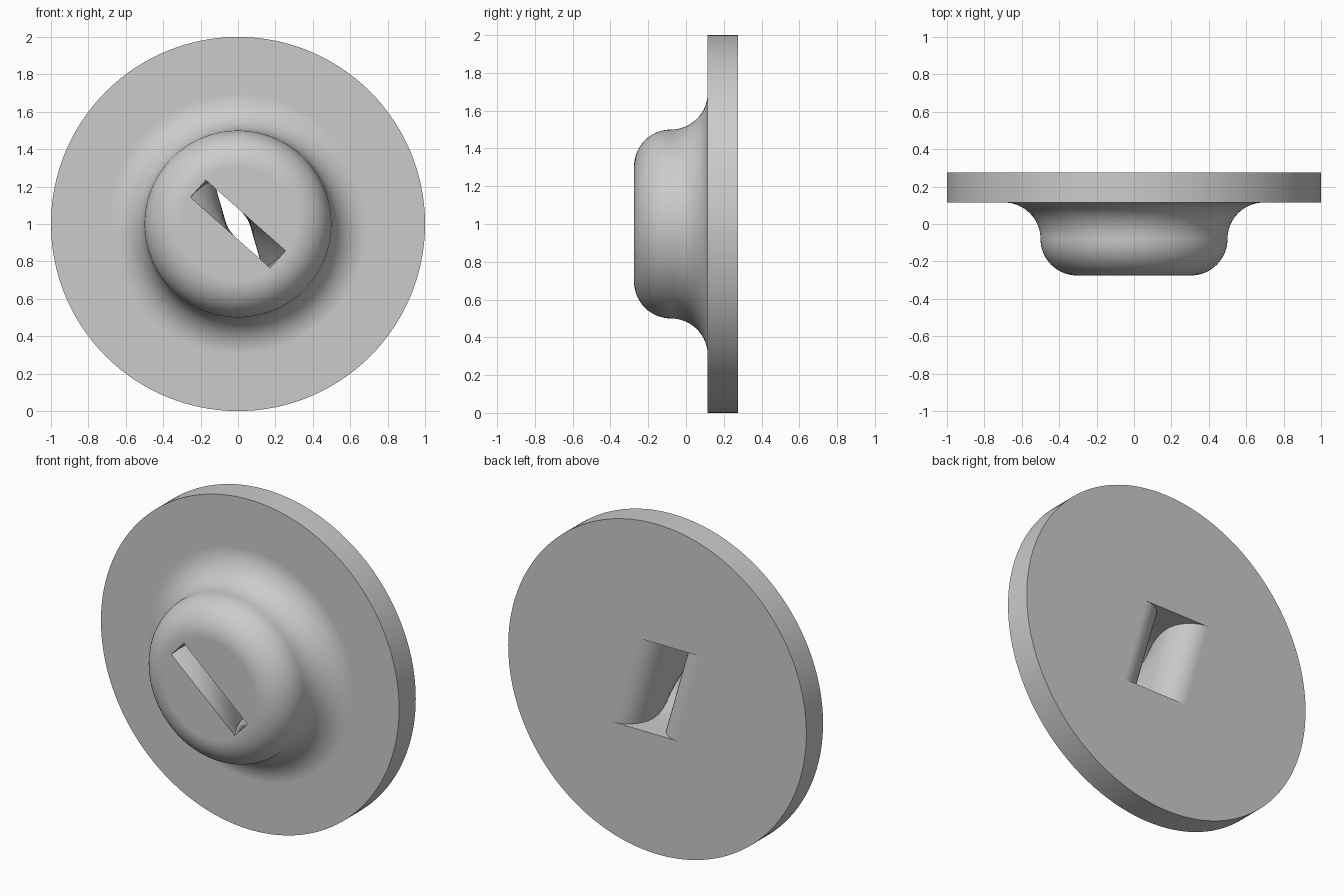
import bpy, bmesh
from math import sin, cos, pi
from mathutils import Vector

cube = bpy.data.objects.get("Cube")
if cube:
    bpy.data.objects.remove(cube, do_unlink=True)

FRONT, PLATE, BACK = -0.275, 0.115, 0.275
STEPS = 12

grey = bpy.data.materials.new("plain grey")
grey.use_nodes = True
colour = (0.6, 0.6, 0.6, 1)
grey.diffuse_color = colour
grey.node_tree.nodes["Principled BSDF"].inputs["Base Color"].default_value = colour


def make_object(name, bm):
    bmesh.ops.remove_doubles(bm, verts=bm.verts, dist=1e-5)
    bmesh.ops.recalc_face_normals(bm, faces=bm.faces)
    mesh = bpy.data.meshes.new(name)
    bm.to_mesh(mesh)
    bm.free()
    mesh.materials.append(grey)
    obj = bpy.data.objects.new(name, mesh)
    bpy.context.collection.objects.link(obj)
    return obj


def loft(name, rings):
    """Skin a list of closed rings and cap both ends."""
    bm = bmesh.new()
    rows = [[bm.verts.new(p) for p in ring] for ring in rings]
    n = len(rows[0])
    for a, b in zip(rows, rows[1:]):
        for i in range(n):
            j = (i + 1) % n
            bm.faces.new((a[i], a[j], b[j], b[i]))
    bm.faces.new(rows[0])
    bm.faces.new(rows[-1])
    return make_object(name, bm)


# Round plate with a domed boss: (radius, depth) profile turned about the y axis
R = 0.195
angles = [i * pi / 2 / 16 for i in range(17)]
profile = [(0.5 - R + R * sin(a), FRONT + R - R * cos(a)) for a in angles]
profile += [(0.5 + R - R * cos(a), PLATE - R + R * sin(a)) for a in angles[1:]]
profile += [(1, PLATE), (1, BACK)]
SIDES = 128
turn = [2 * pi * i / SIDES for i in range(SIDES)]
body = loft("flanged_boss", [[(r * cos(t), y, 1 + r * sin(t)) for t in turn]
                             for r, y in profile])


# Slot sections: corners run top left, top right, bottom right, bottom left
def slanted(half_width):
    top, side = Vector((-0.08, 0.277)), Vector((half_width, 0))
    return [top - side, top + side, side - top, -side - top]


def section(corners, y):
    tl, tr, br, bl = corners
    right = [tr.lerp(br, i / STEPS) for i in range(STEPS + 1)]
    left = [bl.lerp(tl, i / STEPS) for i in range(STEPS + 1)]
    return [(p.x, y, 1 + p.y) for p in right + left]


# Twisting slot: narrow at the front, turning inside, flared out at the back
mouth = [Vector(p) for p in ((-0.255, 0.143), (-0.172, 0.235),
                             (0.255, -0.143), (0.172, -0.235))]
throat = slanted(0.0625)
rings = [section(mouth, FRONT - 0.05)]
for i in range(STEPS + 1):
    t = i / STEPS
    s = sin(t * pi / 2)
    corners = [a.lerp(b, s) for a, b in zip(mouth, throat)]
    rings.append(section(corners, FRONT + t * (PLATE - FRONT)))
for i in range(1, STEPS + 1):
    a = i / STEPS * pi / 2
    rings.append(section(slanted(0.0625 + 0.157 * (1 - cos(a))),
                         PLATE + (BACK - PLATE) * sin(a)))
rings.append(section(slanted(0.2195), BACK + 0.05))
cutter = loft("slot_cutter", rings)
cutter.hide_render = True

# Cut the slot through the body
bpy.ops.object.select_all(action='DESELECT')
body.select_set(True)
bpy.context.view_layer.objects.active = body
cut = body.modifiers.new("slot", 'BOOLEAN')
cut.operation = 'DIFFERENCE'
cut.solver = 'EXACT'
cut.object = cutter
bpy.ops.object.modifier_apply(modifier=cut.name)
bpy.data.objects.remove(cutter, do_unlink=True)

# Smooth curves, crisp rims and flat faces
bpy.ops.object.shade_smooth_by_angle(angle=pi / 6)
weighted = body.modifiers.new("flat faces stay flat", 'WEIGHTED_NORMAL')
weighted.keep_sharp = True
